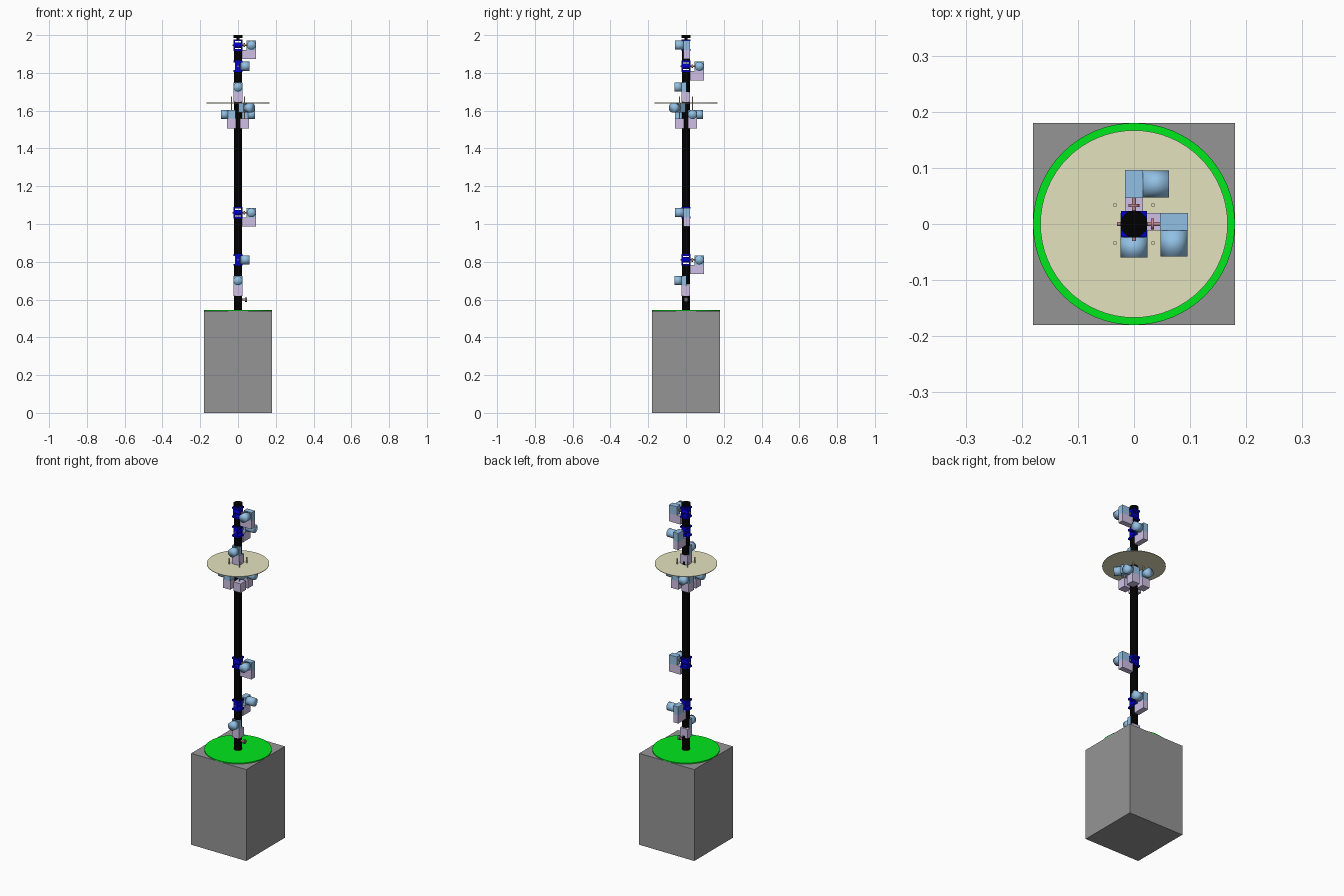
import bpy, math
from mathutils import Matrix, Vector

if "Cube" in bpy.data.objects:
    bpy.data.objects.remove(bpy.data.objects["Cube"])


def mat(name, rgb):
    m = bpy.data.materials.new(name)
    m.diffuse_color = (*rgb, 1)
    m.use_nodes = True
    m.node_tree.nodes["Principled BSDF"].inputs["Base Color"].default_value = m.diffuse_color
    return m


GREY = mat("base grey", (0.30, 0.30, 0.30))
GREEN = mat("green", (0.0, 0.80, 0.012))
BLACK = mat("black", (0.0, 0.0, 0.0))
TAN = mat("tan", (0.78, 0.76, 0.52))
LAVENDER = mat("lavender", (0.62, 0.53, 0.78))
SKY = mat("light blue", (0.29, 0.53, 0.78))
NAVY = mat("deep blue", (0.0, 0.0, 0.6))
PINK = mat("dusty pink", (0.52, 0.24, 0.28))
STEEL = mat("dark steel", (0.16, 0.14, 0.14))


def box(name, lo, hi, m, xf=Matrix()):
    lo, hi = Vector(lo), Vector(hi)
    bpy.ops.mesh.primitive_cube_add(size=1)
    o = bpy.context.object
    o.name = name
    o.data.transform(xf @ Matrix.Translation((lo + hi) / 2) @ Matrix.Diagonal((*(hi - lo), 1)))
    o.data.materials.append(m)
    return o


def rod(name, a, b, r, m, xf=Matrix(), r2=None, n=32, soft=False):
    a, b = Vector(a), Vector(b)
    bpy.ops.mesh.primitive_cone_add(vertices=n, radius1=r, radius2=r if r2 is None else r2,
                                    depth=(b - a).length)
    o = bpy.context.object
    o.name = name
    rot = (b - a).to_track_quat('Z', 'Y').to_matrix().to_4x4()
    o.data.transform(xf @ Matrix.Translation((a + b) / 2) @ rot)
    o.data.materials.append(m)
    if soft:
        bpy.ops.object.shade_smooth()
    else:
        bpy.ops.object.shade_smooth_by_angle(angle=math.radians(35))
    return o


def place(z, deg):
    return Matrix.Translation((0, 0, z)) @ Matrix.Rotation(math.radians(deg), 4, 'Z')


# Hinged joint with a side motor; local x is the hinge axis
def hinge(z, deg, shift):
    xf = place(z, deg) @ Matrix.Translation((0, shift, 0))
    box("gearbox", (0.022, -0.012, -0.074), (0.096, 0.02, -0.026), LAVENDER, xf)
    box("motor_mount", (0.046, -0.012, -0.026), (0.096, 0.02, 0.024), SKY, xf)
    rod("motor", (0.071, -0.012, 0), (0.071, -0.058, 0), 0.024, SKY, xf, soft=True)
    xf = place(z, deg)
    rod("drive_shaft", (-0.03, 0, 0), (0.05, 0, 0), 0.004, PINK, xf, n=16)
    rod("shaft_collar", (0.03, 0, 0), (0.036, 0, 0), 0.010, PINK, xf, n=16)
    rod("hinge_hub", (-0.018, 0, 0), (0.018, 0, 0), 0.014, NAVY, xf)
    for s in (-1, 1):
        box("yoke_plate", (-0.023, -0.023, s * 0.026 - 0.005), (0.023, 0.023, s * 0.026 + 0.005), NAVY, xf)
        box("hinge_cheek", (s * 0.019 - 0.004, -0.012, -0.024), (s * 0.019 + 0.004, 0.012, 0.024), NAVY, xf)


# Rotating joint with its motor facing the front
def swivel(z):
    xf = place(z, 0)
    box("swivel_gearbox", (-0.024, -0.024, -0.08), (0.024, 0.02, -0.026), LAVENDER, xf)
    box("swivel_mount", (-0.024, -0.024, -0.026), (0.024, 0.0, 0.025), SKY, xf)
    rod("swivel_motor", (0, -0.024, 0), (0, -0.06, 0), 0.024, SKY, xf, soft=True)


# Pedestal
box("pedestal", (-0.18, -0.18, 0), (0.18, 0.18, 0.54), GREY)
rod("green_turntable", (0, 0, 0.539), (0, 0, 0.546), 0.18, GREEN, n=64)

# Mast sections (bottom, top, radius)
for a, b, r in ((0.545, 0.63, 0.022), (0.68, 0.785, 0.021), (0.835, 1.035, 0.021),
                (1.085, 1.10, 0.021), (1.10, 1.66, 0.021), (1.7, 1.81, 0.021),
                (1.86, 1.92, 0.021), (1.97, 1.987, 0.009), (1.984, 2.0, 0.024)):
    rod("mast_section", (0, 0, a), (0, 0, b), r, BLACK)

# Small knob near the mast foot
rod("foot_pin", (0.018, 0, 0.6), (0.038, 0, 0.6), 0.006, PINK, n=16)
rod("foot_knob", (0.036, 0, 0.6), (0.048, 0, 0.6), 0.012, STEEL, n=16)

# Two arms, each a swivel and two hinges
for zs, z1, z2 in ((0.70, 0.81, 1.06), (1.725, 1.835, 1.947)):
    swivel(zs)
    hinge(z1, 90, -0.004)
    hinge(z2, 0, 0)

# Tilting plate on four lifting motors
rod("tan_plate", (0, 0, 1.639), (0, 0, 1.642), 0.167, TAN, n=64)
for sx, sy, deg, z in ((-1, -1, 180, 1.58), (-1, 1, 90, 1.58),
                       (1, 1, 0, 1.58), (1, -1, -45, 1.615)):
    c = Vector((sx * 0.034, sy * 0.034, 0))
    box("lift_gearbox", (c.x - 0.024, c.y - 0.024, 1.505), (c.x + 0.024, c.y + 0.024, 1.558), LAVENDER)
    xf = Matrix.Translation(c) @ place(z, deg)
    box("lift_mount", (-0.022, -0.024, -0.026), (0.018, 0.024, 0.024), SKY, xf)
    rod("lift_motor", (0.018, 0, 0), (0.057, 0, 0), 0.024, SKY, xf, soft=True)
    rod("lift_screw", (c.x, c.y, 1.55), (c.x, c.y, 1.675), 0.0035, TAN, n=12)
